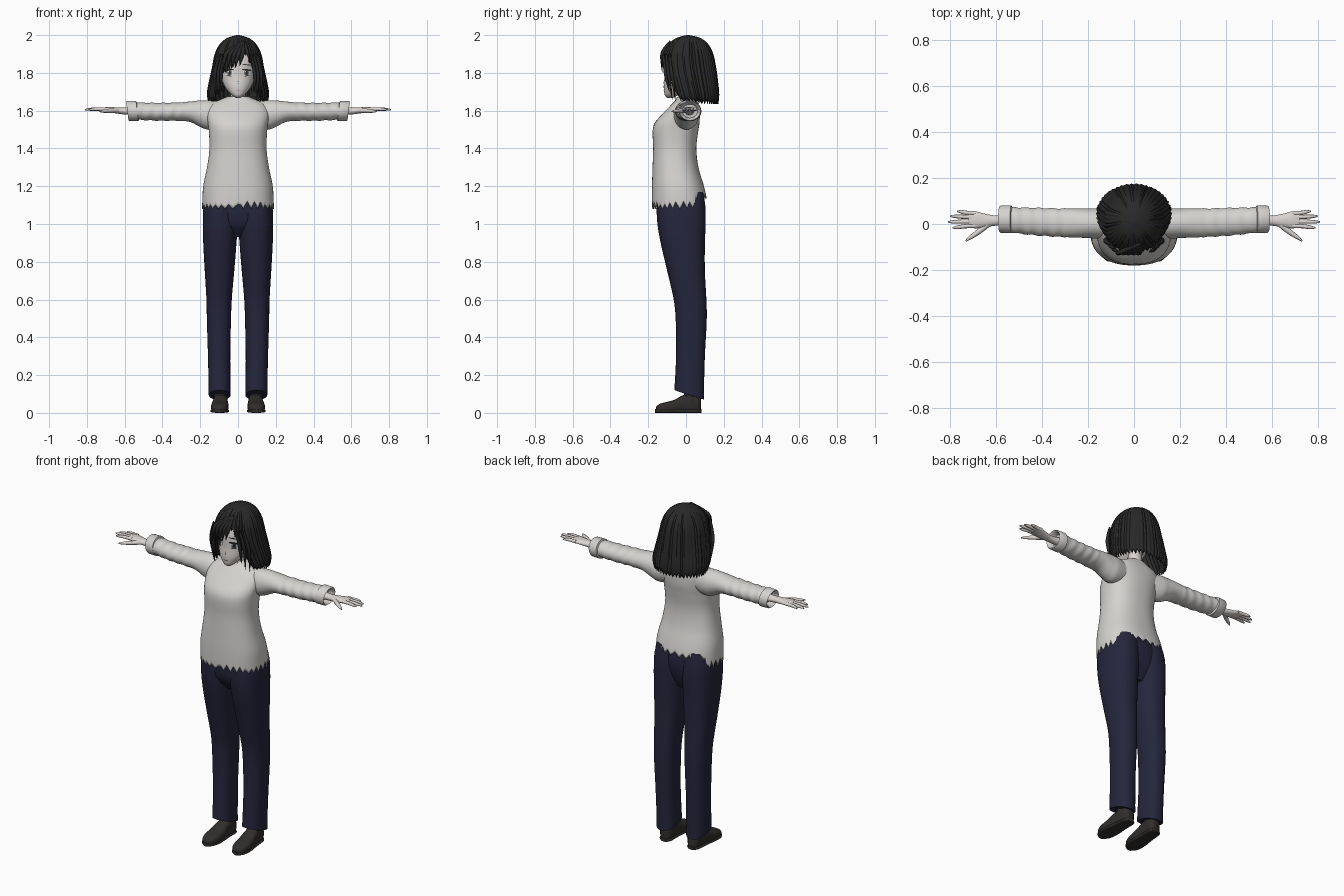
import bpy, bmesh, random
from math import sin, cos, pi, tau, degrees, copysign

random.seed(4)
if "Cube" in bpy.data.objects:
    bpy.data.objects.remove(bpy.data.objects["Cube"])


def material(name, *rgb):
    m = bpy.data.materials.new(name)
    m.use_nodes = True
    m.diffuse_color = (*rgb, 1)
    m.node_tree.nodes["Principled BSDF"].inputs["Base Color"].default_value = (*rgb, 1)
    return m


KNIT = material("sweater grey", .66, .65, .63)
SKIN = material("pale skin", .70, .66, .64)
NAVY = material("navy cloth", .019, .019, .047)
HAIR = material("black hair", .022, .022, .022)
SHOE = material("dark leather", .03, .027, .025)
WHITE = material("eye white", .78, .78, .78)
IRIS = material("iris grey", .12, .11, .11)
LIP = material("lip", .42, .3, .28)


def interp(table, t):
    """Smooth interpolation of rows whose first value is the ascending key."""
    t = min(max(t, table[0][0]), table[-1][0])
    i = next(k for k in range(len(table) - 1) if t <= table[k + 1][0])
    a, b = table[i], table[i + 1]
    p, q = table[max(i - 1, 0)], table[min(i + 2, len(table) - 1)]
    h = b[0] - a[0]
    u = (t - a[0]) / h
    out = []
    for k in range(1, len(a)):
        m0 = (b[k] - p[k]) / (b[0] - p[0]) * h
        m1 = (q[k] - a[k]) / (q[0] - a[0]) * h
        out.append((2*u**3 - 3*u*u + 1)*a[k] + (u**3 - 2*u*u + u)*m0
                   + (3*u*u - 2*u**3)*b[k] + (u**3 - u*u)*m1)
    return out


def linear(table, t):
    i = next(k for k in range(len(table) - 1) if t <= table[k + 1][0])
    (a, va), (b, vb) = table[i], table[i + 1]
    return va + (vb - va) * (t - a) / (b - a)


def loft(name, rings, mat, cap_end=True, solid=0):
    """Skin closed rings of points, optionally capped and thickened."""
    bm = bmesh.new()
    loops = [[bm.verts.new(p) for p in r] for r in rings]
    n = len(loops[0])
    for r, s in zip(loops, loops[1:]):
        for i in range(n):
            bm.faces.new((r[i], r[(i + 1) % n], s[(i + 1) % n], s[i]))
    bm.faces.new(loops[0])
    if cap_end:
        bm.faces.new(loops[-1])
    bmesh.ops.recalc_face_normals(bm, faces=bm.faces)
    me = bpy.data.meshes.new(name)
    bm.to_mesh(me)
    bm.free()
    me.materials.append(mat)
    ob = bpy.data.objects.new(name, me)
    bpy.context.collection.objects.link(ob)
    bpy.ops.object.select_all(action='DESELECT')
    ob.select_set(True)
    bpy.context.view_layer.objects.active = ob
    bpy.ops.object.shade_smooth_by_angle(angle=0.8)
    if solid:
        ob.modifiers.new("thickness", 'SOLIDIFY').thickness = solid
    return ob


def power(v, n):
    return copysign(abs(v) ** (2 / n), v)


def column(name, table, bottom, mat, cols=48, rows=24, ease=1, n=2.2, side=1,
           ripple=lambda a: 0, cap_end=True, solid=0):
    """Upright body of sections (z, centre x, half width, front y, back y)
    whose lower edge is bottom(angle); angle 0 is the front."""
    top = table[-1][0]
    rings = []
    for j in range(rows + 1):
        ring = []
        for i in range(cols):
            a = -pi + tau * i / cols
            z = top - (top - bottom(a)) * (j / rows) ** ease
            xc, hw, yf, yb = interp(table, z)
            g = 1 + ripple(a)
            ring.append((side * (xc + g * hw * power(sin(a), n)),
                         (yf + yb) / 2 - g * (yb - yf) / 2 * power(cos(a), n), z))
        rings.append(ring)
    return loft(name, rings, mat, cap_end, solid)


def tube(name, points, mat, squash=1):
    """Tapered smooth strand through points (x, y, z, radius)."""
    cu = bpy.data.curves.new(name, 'CURVE')
    cu.dimensions = '3D'
    cu.bevel_depth, cu.bevel_resolution, cu.resolution_u = 1, 2, 6
    cu.use_fill_caps = True
    sp = cu.splines.new('NURBS')
    sp.points.add(len(points) - 1)
    for p, (x, y, z, r) in zip(sp.points, points):
        p.co, p.radius = (x, y, z, 1), r
    sp.order_u, sp.use_endpoint_u = 3, True
    cu.materials.append(mat)
    ob = bpy.data.objects.new(name, cu)
    bpy.context.collection.objects.link(ob)


def teeth(count, depth):
    """Jagged edge: random triangular points around the circle."""
    size = [random.uniform(.4, 1) * depth for _ in range(count)]

    def f(a):
        u = (a + pi) / tau * count
        return size[int(u) % count] * abs(2 * (u % 1) - 1)
    return f


# Sweater body with a ragged hem, higher at the back
hem = teeth(30, .045)
body = [(1.06, 0, .19, -.178, .112), (1.12, 0, .189, -.18, .112), (1.2, 0, .184, -.18, .095),
        (1.3, 0, .164, -.177, .066), (1.4, 0, .151, -.174, .055), (1.5, 0, .155, -.176, .066),
        (1.54, 0, .16, -.163, .072), (1.6, 0, .165, -.108, .072), (1.64, 0, .14, -.07, .065),
        (1.66, 0, .09, -.05, .055), (1.675, 0, .055, -.042, .05)]
column("sweater_body", body, lambda a: 1.08 + hem(a) + (.055 if abs(a) > 2.1 else 0), KNIT,
       cols=120, rows=32, n=2.35, cap_end=False, solid=.005)
collar_edge = teeth(14, .016)
column("collar", [(1.64, 0, .066, -.058, .058), (1.672, 0, .052, -.048, .05)],
       lambda a: 1.645 + collar_edge(a), KNIT, cols=56, rows=3)

# Hips and trouser legs
column("hips", [(.93, 0, .07, -.08, .05), (1.0, 0, .165, -.135, .082),
                (1.1, 0, .178, -.148, .096), (1.2, 0, .165, -.14, .08)],
       lambda a: .93, NAVY, rows=12)
leg = [(.05, .097, .059, -.063, .097), (.1, .097, .058, -.06, .095), (.3, .1, .059, -.05, .1),
       (.5, .101, .064, -.052, .11), (.6, .1, .067, -.062, .108), (.75, .098, .078, -.096, .1),
       (.9, .096, .088, -.13, .1), (1.0, .094, .092, -.147, .104), (1.1, .092, .09, -.15, .102),
       (1.17, .085, .08, -.135, .09)]
for side, tag in ((1, "left"), (-1, "right")):
    column(tag + "_trouser_leg", leg, lambda a: .095 + .025 * cos(a), NAVY, rows=30, n=2.3,
           side=side, ripple=lambda a: .035 if abs(a) < .01 else 0)

    # Shoe upper, sole and ankle
    shoe = [(-.16, .014, .03), (-.145, .034, .045), (-.11, .045, .056), (-.06, .045, .07),
            (-.02, .04, .092), (.03, .037, .105), (.065, .034, .1), (.08, .02, .085)]
    for part, grow, height in (("shoe", 1, 1), ("sole", 1.06, 0)):
        rings = []
        for k in range(25):
            y = -.16 + .24 * k / 24
            hw, zt = interp(shoe, y)
            zt = zt if height else .02
            rings.append([(side * (.093 - .04 * y + grow * hw * power(cos(tau * i / 24), 2.6)),
                           y * (1 if height else 1.02), zt / 2 * (1 + power(sin(tau * i / 24), 3)))
                          for i in range(24)])
        loft(f"{tag}_{part}", rings, SHOE)
    tube(tag + "_ankle", [(side * .095, .025, .04, .036), (side * .097, .02, .2, .036)], SHOE)

    # Sleeve with soft folds: x, centre y, centre z, half depth, half height
    sleeve = [(.08, 0, 1.58, .055, .066), (.16, .002, 1.577, .066, .077), (.2, .003, 1.584, .064, .07),
              (.25, .004, 1.594, .063, .055), (.3, .005, 1.595, .062, .049),
              (.42, .01, 1.594, .06, .047), (.54, .018, 1.598, .055, .046)]
    rings = []
    for k in range(61):
        x = .08 + .46 * k / 60
        yc, zc, ry, rz = interp(sleeve, x)
        ring = []
        for i in range(32):
            a = tau * i / 32
            g = 1 + (.03 * sin(x * 110 + 2 * sin(a)) if x > .3 else 0)
            ring.append((side * x, yc + g * ry * cos(a), zc + g * rz * sin(a)))
        rings.append(ring)
    loft(tag + "_sleeve", rings, KNIT)
    rings = [[(side * (x + .006 * sin(a)), .021 + r * 1.12 * cos(a), 1.598 + r * sin(a))
              for a in (tau * i / 32 for i in range(32))]
             for x, r in ((.53, .046), (.534, .054), (.58, .053), (.586, .049), (.58, .042), (.55, .036))]
    loft(tag + "_cuff", rings, KNIT)

    # Hand: wrist and palm, fingers, thumb
    palm = [(.54, .018, 1.598, .026, .022), (.6, .015, 1.598, .022, .018), (.65, .015, 1.602, .03, .016),
            (.69, .018, 1.606, .037, .013), (.72, .02, 1.607, .034, .009)]
    rings = []
    for k in range(15):
        x = .54 + .18 * k / 14
        yc, zc, ry, rz = interp(palm, x)
        rings.append([(side * x, yc + ry * cos(tau * i / 20), zc + rz * sin(tau * i / 20))
                      for i in range(20)])
    loft(tag + "_palm", rings, SKIN)
    for name, y, tip, spread in (("index", -.008, .79, -.008), ("middle", .011, .81, -.002),
                                 ("ring", .03, .80, .004), ("little", .047, .77, .008)):
        tube(f"{tag}_{name}_finger", [(side * .69, y, 1.607, .01), (side * .73, y, 1.609, .0095),
             (side * (tip - .015), y + spread, 1.607, .008), (side * tip, y + spread, 1.605, .003)], SKIN)
    tube(tag + "_thumb", [(side * .635, 0, 1.6, .013), (side * .67, -.03, 1.6, .012),
         (side * .715, -.06, 1.597, .009), (side * .733, -.074, 1.596, .003)], SKIN)

# Neck and head
tube("neck", [(0, .01, 1.6, .044), (0, .008, 1.66, .038), (0, .005, 1.76, .04)], SKIN)
skull = [(1.668, 0, .012, -.1, -.07), (1.68, 0, .03, -.112, -.045), (1.7, 0, .05, -.116, -.015),
         (1.73, 0, .072, -.118, .03), (1.78, 0, .09, -.114, .075), (1.85, 0, .099, -.112, .1),
         (1.91, 0, .09, -.095, .1), (1.95, 0, .065, -.065, .075), (1.97, 0, .02, -.02, .03)]
column("head", skull, lambda a: 1.668, SKIN, rows=30, n=2.1)


def face_plate(name, x, z, w, h, mat, lift, tilt=0, sides=20):
    """Thin oval laid on the curved face."""
    def on_face(px, pz, up):
        _, hw, yf, yb = interp(skull, pz)
        d = (1 - min(abs(px) / hw, .99) ** 2.1) ** (1 / 2.1)
        return (px, (yf + yb) / 2 - d * (yb - yf) / 2 - up, pz)
    rings = [[on_face(x + g * w * cos(tau * i / sides),
                      z + g * h * sin(tau * i / sides) + tilt * g * w * cos(tau * i / sides), up)
              for i in range(sides)] for g, up in ((.2, lift), (.6, lift), (1, lift), (1, 0))]
    loft(name, rings, mat)


# Eyes, brows, nose and mouth
for side, tag in ((1, "left"), (-1, "right")):
    face_plate(tag + "_eye_white", side * .046, 1.8, .022, .016, WHITE, .002)
    face_plate(tag + "_iris", side * .045, 1.8, .012, .016, IRIS, .003)
    face_plate(tag + "_pupil", side * .045, 1.8, .006, .009, HAIR, .004)
    face_plate(tag + "_eye_glint", side * .045 - .005, 1.807, .003, .004, WHITE, .005)
    face_plate(tag + "_upper_lash", side * .047, 1.816, .026, .004, HAIR, .005, -.12 * side)
    face_plate(tag + "_lower_lash", side * .048, 1.784, .014, .0015, HAIR, .003, .1 * side)
    face_plate(tag + "_brow", side * .046, 1.843, .024, .0025, HAIR, .003, -.1 * side)
face_plate("mouth", 0, 1.708, .014, .0022, LIP, .002)
tube("nose", [(0, -.108, 1.765, .003), (0, -.118, 1.748, .006), (0, -.112, 1.738, .004)], SKIN)

# Bob of hair: one ragged shell whose lower edge opens over the face
edge = [(-181, 1.645), (-70, 1.645), (-47, 1.665), (-39, 1.75), (-34, 1.8), (-10, 1.845), (12, 1.885),
        (20, 1.905), (28, 1.87), (36, 1.81), (40, 1.75), (47, 1.665), (70, 1.645), (181, 1.645)]
bob = [(1.63, 0, .148, -.06, .168), (1.68, 0, .162, -.082, .174), (1.75, 0, .152, -.108, .168),
       (1.83, 0, .135, -.127, .157), (1.9, 0, .121, -.124, .142), (1.945, 0, .1, -.1, .121),
       (1.975, 0, .072, -.066, .092), (1.99, 0, .044, -.036, .062), (2.0, 0, .008, .002, .018)]
tips = teeth(46, .03)
locks = teeth(46, .05)
column("hair_bob", bob, lambda a: linear(edge, degrees(a)) + tips(a) - .01, HAIR, cols=276, rows=30,
       ease=2, n=2, ripple=lambda a: .02 - locks(a), cap_end=False, solid=.007)

# Loose strands beside the face and on the parting
for s in (1, -1):
    for k, (x, y, low) in enumerate(((.088, -.1, 1.7), (.104, -.085, 1.66), (.122, -.068, 1.65))):
        tube(f"side_strand_{k}", [(s * x * .8, y - .02, 1.9, .005), (s * x, y - .012, 1.82, .011),
             (s * x * 1.03, y, 1.75, .009), (s * x * .95, y + .012, low, .001)], HAIR)
for k in range(5):
    x = .03 - .022 * k
    tube(f"fringe_lock_{k}", [(.03, -.085, 1.965, .006), (x, -.122, 1.92, .012),
         (x - .015, -.13, 1.87, .009), (x - .022, -.126, 1.835 - .008 * k, .001)], HAIR)
